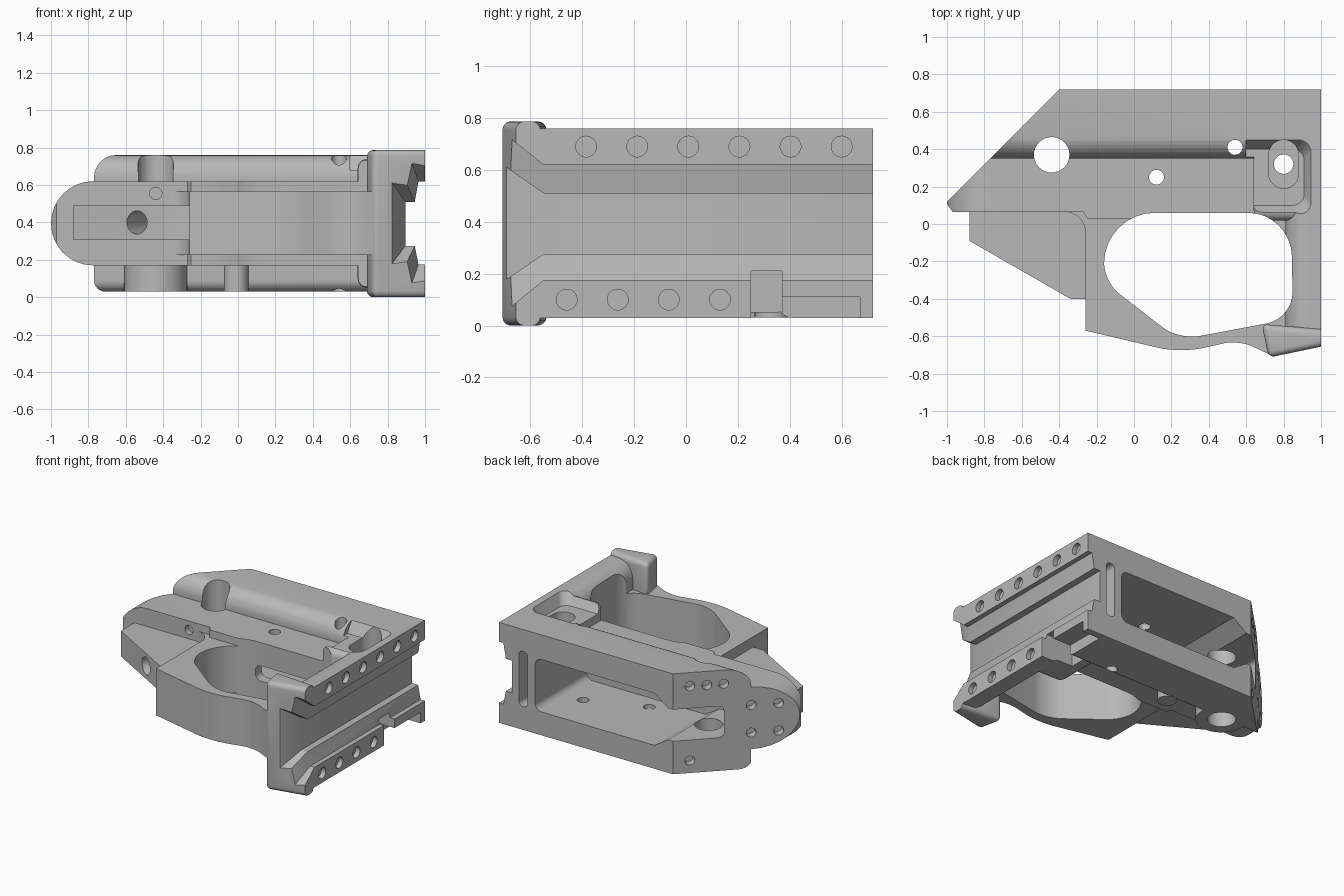
import bpy, bmesh, math
from mathutils import Vector

cube = bpy.data.objects.get("Cube")
if cube:
    bpy.data.objects.remove(cube, do_unlink=True)

grey = bpy.data.materials.new("plain_grey")
grey.use_nodes = True
GREY = (0.48, 0.48, 0.48, 1)
grey.diffuse_color = GREY
grey.node_tree.nodes["Principled BSDF"].inputs["Base Color"].default_value = GREY


def make(name, bm):
    bmesh.ops.recalc_face_normals(bm, faces=bm.faces)
    me = bpy.data.meshes.new(name)
    bm.to_mesh(me)
    bm.free()
    me.materials.append(grey)
    ob = bpy.data.objects.new(name, me)
    bpy.context.collection.objects.link(ob)
    return ob


def rounded(pts, steps=8):
    """Outline with corners softened where a point has a third value."""
    out = []
    for i, p in enumerate(pts):
        c = Vector(p[:2])
        if len(p) < 3:
            out.append(c)
            continue
        a = c + (Vector(pts[i - 1][:2]) - c).normalized() * p[2]
        b = c + (Vector(pts[(i + 1) % len(pts)][:2]) - c).normalized() * p[2]
        a2, b2 = a.lerp(c, 0.55), b.lerp(c, 0.55)
        for k in range(steps + 1):
            t = k / steps
            s = 1 - t
            out.append(a * s**3 + a2 * 3 * s * s * t + b2 * 3 * s * t * t + b * t**3)
    return out


def place(p, w, axis):
    u, v = p
    return {"x": (w, u, v), "y": (u, w, v), "z": (u, v, w)}[axis]


def loft(name, first, second, axis, lo, hi):
    bm = bmesh.new()
    ra = [bm.verts.new(place(p, lo, axis)) for p in rounded(first)]
    rb = [bm.verts.new(place(p, hi, axis)) for p in rounded(second)]
    n = len(ra)
    bm.faces.new(ra)
    bm.faces.new(rb[::-1])
    for i in range(n):
        j = (i + 1) % n
        bm.faces.new((ra[i], ra[j], rb[j], rb[i]))
    return make(name, bm)


def prism(name, pts, axis, lo, hi):
    return loft(name, pts, pts, axis, lo, hi)


def box(name, x0, x1, y0, y1, z0, z1, r=0):
    c = [(x0, z0), (x1, z0), (x1, z1), (x0, z1)]
    return prism(name, [(*p, r) if r else p for p in c], "y", y0, y1)


def rod(name, centre, direction, radius, length):
    bm = bmesh.new()
    bmesh.ops.create_cone(bm, cap_ends=True, segments=32, radius1=radius,
                          radius2=radius, depth=length)
    rot = Vector(direction).to_track_quat("Z", "Y").to_matrix()
    bmesh.ops.rotate(bm, matrix=rot, verts=bm.verts)
    bmesh.ops.translate(bm, vec=centre, verts=bm.verts)
    return make(name, bm)


def apply(ob, mod):
    bpy.context.view_layer.objects.active = ob
    bpy.ops.object.modifier_apply(modifier=mod.name)


def combine(ob, other, op):
    m = ob.modifiers.new("join", "BOOLEAN")
    m.operation, m.solver, m.object = op, "EXACT", other
    apply(ob, m)
    bpy.data.objects.remove(other, do_unlink=True)


def soften(ob, width):
    m = ob.modifiers.new("soft", "BEVEL")
    m.width, m.segments, m.limit_method = width, 4, "ANGLE"
    apply(ob, m)
    return ob


# Narrow housing with a round rear end
frame = prism("main_frame", [(-.97, .065), (-1.06, .19), (-1.06, .72),
                             (1.05, .72), (1.05, .03), (-.25, .03), (-.27, .065)], "z", .17, .62)
combine(frame, prism("round_end", [(-1, .17, .225), (1.1, .17), (1.1, .62), (-1, .62, .225)],
                     "y", -.1, .9), "INTERSECT")

# Solid parts
lip = prism("flared_lip", [(.683, -.535), (.72, -.714), (1.1, -.635), (1.1, -.57)], "z", 0, .787)
solids = [
    prism("wide_upper_body", [(.72, .03), (.72, .76), (.35, .76, .12), (.35, .03, .06)],
          "x", -1.2, 1.07),
    prism("loop_guard", [(-.5, .1), (-.5, .065), (-.26, .065, .11), (-.26, -.57), (.25, -.69, .12),
                         (.56, -.62, .08), (.73, -.7), (1.08, -.62), (1.08, .1)], "z", .225, .565),
    prism("grip_tab", [(-.88, .1), (-.88, -.09), (-.34, -.4), (-.25, -.4), (-.25, .1)],
          "z", .305, .49),
    prism("front_wall", [(1.09, .03), (1.09, .76), (.81, .76, .12), (.81, .03, .12)],
          "y", -.62, .5),
    soften(box("side_ridge", .64, 1.04, .02, .4, .05, .74), .05),
    soften(lip, .035),
    rod("side_boss", (-.44, .37, .115), (0, 0, 1), .17, .168),
    rod("small_boss", (-.01, .33, .115), (0, 0, 1), .065, .168),
]
for part in solids:
    combine(frame, part, "UNION")

# Large openings, pockets and the slanted rear face
well_in = [(1.2, .62), (.965, .62), (.945, .51), (.895, .51),
           (.895, .275), (.945, .275), (.965, .175), (1.2, .175)]
well_out = [(1.2, .755), (.915, .755), (.89, .63), (.81, .63),
            (.81, .16), (.89, .16), (.915, .035), (1.2, .035)]
cuts = [
    prism("slant", [(-1.32, -.2), (-.02, 1.1), (-1.5, 1.1), (-1.5, -.2)], "z", -.2, 1),
    box("end_trim", 1, 1.4, -1, 1, -.2, 1),
    prism("guard_opening", [(-.16, .06, .27), (.84, .06, .23), (.85, -.505, .14),
                            (.24, -.62, .11), (-.16, -.31, .1)], "z", -.2, 1),
    loft("well", well_in, well_in, "y", -.9, .9),
    loft("well_funnel", well_out, well_in, "y", -.72, -.55),
    prism("top_pocket", [(.71, .2, .05), (.71, .58, .05), (-.25, .58), (-.36, .5),
                         (-.64, .5, .03), (-.64, .27, .03), (-.36, .27), (-.25, .2)],
          "y", .13, .9),
    box("top_slot", .77, .84, .45, .9, .2, .6, .03),
    box("lower_slot", .1, .58, 0, .2, .34, .45, .04),
    loft("catch_recess", [(.6, .1), (.91, .1, .06), (.91, .4, .06), (.6, .4)],
         [(.6, .03), (.96, .03, .07), (.96, .47, .07), (.6, .47)], "z", .68, .79),
    prism("catch_slot", [(.72, .19, .08), (.88, .19, .08), (.88, .45, .08), (.72, .45, .08)],
          "z", .56, 1),
    box("catch_notch", .74, 1.2, .25, .37, -.2, .21),
    box("corner_notch", .86, 1.2, .36, .67, -.2, .11),
]

# Cross holes through the sides
for x, y, r in [(-.44, .37, .095), (.12, .25, .04), (.54, .41, .04), (.8, .32, .052)]:
    cuts.append(rod("cross_hole", (x, y, .4), (0, 0, 1), r, 1.4))

# Rows of shallow holes in the front face
for z, start, count in [(.69, -.385, 6), (.10, -.46, 4)]:
    for i in range(count):
        cuts.append(rod("face_hole", (1, start + i * .197, z), (1, 0, 0), .04, .07))

# Holes square to the slanted face
for x, z in [(-.48, .66), (-.56, .66), (-.64, .66), (-.48, .12),
             (-.77, .49), (-.9, .49), (-.77, .29), (-.9, .29)]:
    cuts.append(rod("slant_hole", (x, x + 1.12, z), (-1, 1, 0), .033, .12))

# Screw holes under the housing
cuts.append(rod("tab_hole", (-.54, -.285, .4), (-.5, -.87, 0), .062, .5))
cuts.append(rod("pin_hole", (-.44, .065, .555), (0, 1, 0), .033, .08))

for cutter in cuts:
    combine(frame, cutter, "DIFFERENCE")

frame.data.materials.clear()
frame.data.materials.append(grey)
for poly in frame.data.polygons:
    poly.material_index = 0

bpy.ops.object.select_all(action="DESELECT")
frame.select_set(True)
bpy.context.view_layer.objects.active = frame
bpy.ops.object.shade_smooth_by_angle(angle=math.radians(30))
